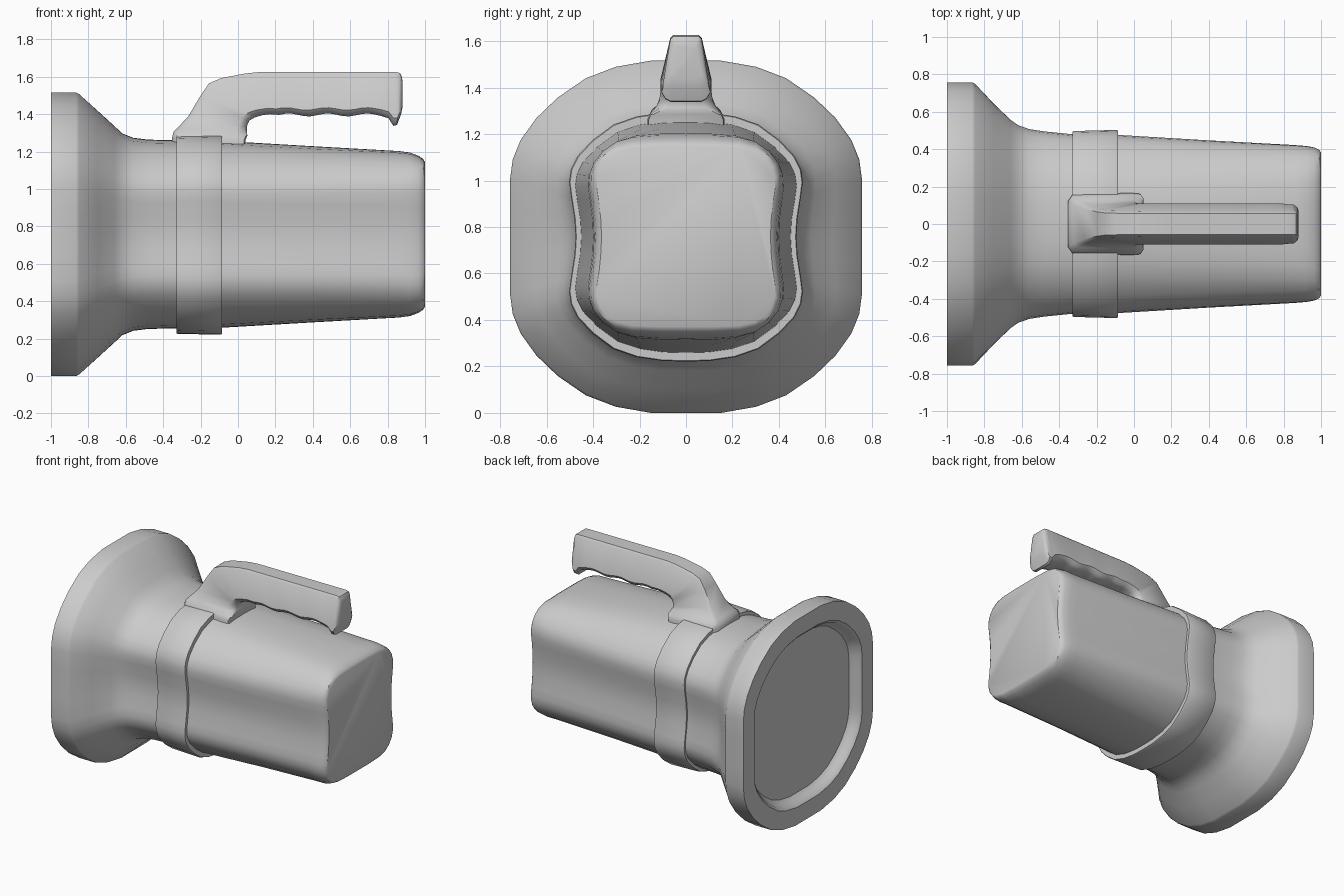
import bpy, bmesh, math

if "Cube" in bpy.data.objects:
    bpy.data.objects.remove(bpy.data.objects["Cube"])

ZC = 0.758  # height of the body axis

# Quarter cross-sections (y, z) as fractions of half width / half height
HEAD = [(1, 0), (1, .15), (1, .33), (.985, .44), (.94, .55), (.85, .675),
        (.73, .79), (.57, .90), (.40, .965), (.20, 1), (0, 1)]
BODY = [(.945, 0), (.955, .15), (.985, .33), (1, .44), (.985, .54), (.93, .645),
        (.80, .775), (.62, .90), (.42, .965), (.20, .995), (0, 1)]
END = [(.95, 0), (.955, .17), (.975, .37), (1, .54), (1, .66), (.965, .775),
       (.89, .88), (.77, .955), (.60, .99), (.30, 1), (0, 1)]


def mix(a, b, t):
    return [(p[0] + (q[0] - p[0]) * t, p[1] + (q[1] - p[1]) * t) for p, q in zip(a, b)]


def ring(x, hy, hz, shape):
    """Mirror a quarter section into a full loop at x."""
    half = shape + [(-y, z) for y, z in shape[-2::-1]]
    full = half + [(y, -z) for y, z in half[-2:0:-1]]
    return [(x, y * hy, ZC + z * hz) for y, z in full]


def loft(name, rings, caps=True, angle=35):
    """Skin a list of equal-length loops."""
    bm = bmesh.new()
    loops = [[bm.verts.new(p) for p in r] for r in rings]
    n = len(loops[0])
    for a, b in zip(loops, loops[1:]):
        for i in range(n):
            j = (i + 1) % n
            bm.faces.new((a[i], a[j], b[j], b[i]))
    if caps:
        bm.faces.new(loops[0])
        bm.faces.new(loops[-1])
    bmesh.ops.recalc_face_normals(bm, faces=bm.faces)
    mesh = bpy.data.meshes.new(name)
    bm.to_mesh(mesh)
    bm.free()
    obj = bpy.data.objects.new(name, mesh)
    bpy.context.collection.objects.link(obj)
    bpy.ops.object.select_all(action='DESELECT')
    obj.select_set(True)
    bpy.context.view_layer.objects.active = obj
    bpy.ops.object.shade_smooth_by_angle(angle=math.radians(angle))
    return obj


# Housing: recessed lens, rim, flared head, tapered barrel, rounded end
profile = [  # x, half width, half height, section shape
    (-.93, .575, .575, HEAD), (-.955, .60, .60, HEAD), (-.985, .612, .612, HEAD),
    (-1.0, .63, .63, HEAD), (-1.0, .757, .758, HEAD), (-.865, .757, .758, HEAD),
    (-.85, .75, .75, HEAD), (-.75, .647, .66, mix(HEAD, BODY, .35)),
    (-.66, .56, .578, mix(HEAD, BODY, .65)), (-.62, .53, .54, mix(HEAD, BODY, .8)),
    (-.56, .508, .516, mix(HEAD, BODY, .9)), (-.48, .495, .506, BODY),
    (-.33, .48, .503, BODY), (-.08, .476, .499, BODY),
    (.40, .447, .471, mix(BODY, END, .2)), (.86, .422, .445, mix(BODY, END, .5)),
    (.92, .417, .437, mix(BODY, END, .65)), (.965, .409, .42, mix(BODY, END, .8)),
    (.99, .397, .403, mix(BODY, END, .95)), (1.0, .383, .386, END)]
loft("housing", [ring(*p) for p in profile])

# Collar band around the barrel, tucked into the housing at both edges
band = [(-.33, .465, .48), (-.33, .493, .528), (-.322, .497, .532),
        (-.095, .503, .537), (-.086, .499, .533), (-.086, .46, .48)]
loft("collar", [ring(x, y, z, BODY) for x, y, z in band], caps=False)


# Handle: sections span from an inner point to an outer point
def handle_ring(xi, zi, xo, zo, wi, wo):
    half = [(0, .62 * wi), (.04, .84 * wi), (.14, wi), (.94, wo), (1, .82 * wo)]
    pts = [(t, w) for t, w in half] + [(t, -w) for t, w in reversed(half)]
    return [(xi + (xo - xi) * t, w, zi + (zo - zi) * t) for t, w in pts]


def foot_ring(xi, zi, xo, zo, w):
    half = [(0, .9 * w), (.02, .97 * w), (.14, w), (.94, .95 * w), (1, .75 * w)]
    pts = half + [(t, -y) for t, y in reversed(half)]
    return [(xi + (xo - xi) * t, y, zi + (zo - zi) * t) for t, y in pts]


sections = [
    foot_ring(.035, 1.20, -.352, 1.20, .165),
    foot_ring(.04, 1.262, -.352, 1.275, .166),
    foot_ring(.05, 1.285, -.345, 1.305, .155),
    handle_ring(.047, 1.315, -.325, 1.325, .13, .125),
    handle_ring(.047, 1.335, -.265, 1.39, .115, .10),
    handle_ring(.06, 1.365, -.20, 1.50, .11, .08),
    handle_ring(.09, 1.383, -.155, 1.565, .11, .072),
    handle_ring(.13, 1.395, -.09, 1.593, .11, .07),
    handle_ring(.17, 1.40, .04, 1.618, .11, .068)]
# Finger grooves along the grip underside
for k in range(17):
    x = .22 + k * .034
    z = 1.396 + .008 * math.cos((x - .27) * 2 * math.pi / .21)
    sections.append(handle_ring(x, z, .12 + k * .041, 1.626, .11, .068))
sections += [
    handle_ring(.805, 1.378, .805, 1.626, .108, .068),
    handle_ring(.83, 1.338, .845, 1.626, .105, .068),
    handle_ring(.85, 1.342, .866, 1.62, .105, .068),
    handle_ring(.872, 1.40, .876, 1.60, .09, .058),
    handle_ring(.88, 1.44, .88, 1.575, .07, .045)]
loft("handle", sections, angle=40)
